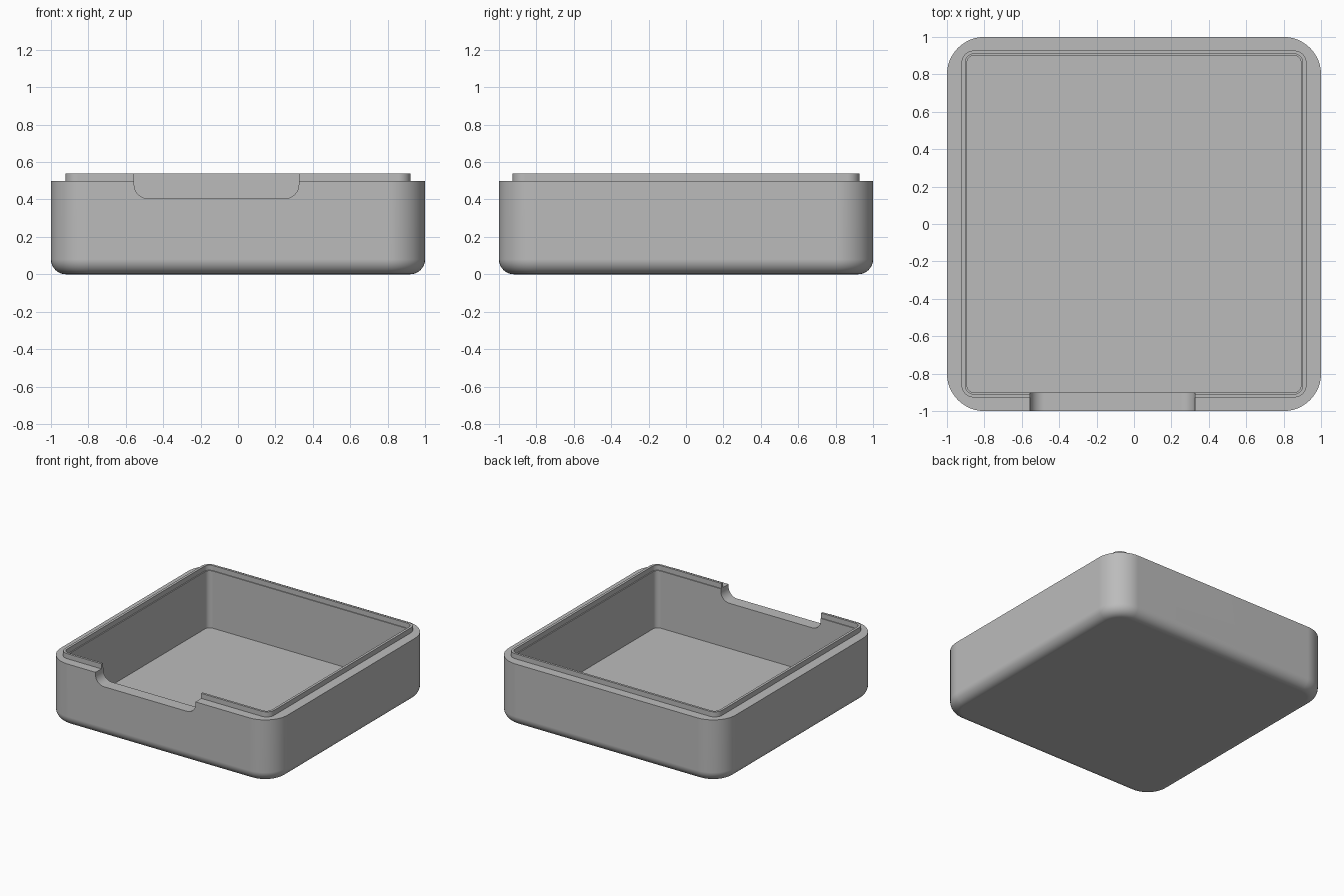
import bpy, bmesh, math
from mathutils import Vector, Matrix

cube = bpy.data.objects.get("Cube")
if cube:
    bpy.data.objects.remove(cube, do_unlink=True)

SEG = 12

grey = bpy.data.materials.new("mid_grey")
grey.use_nodes = True
colour = (0.5, 0.5, 0.5, 1)
grey.diffuse_color = colour
grey.node_tree.nodes["Principled BSDF"].inputs["Base Color"].default_value = colour


def rounded_rect(hx, hy, r):
    """Outline of a rounded rectangle, counter-clockwise."""
    pts = []
    for q, (sx, sy) in enumerate([(1, 1), (-1, 1), (-1, -1), (1, -1)]):
        for i in range(SEG + 1):
            a = (q + i / SEG) * math.pi / 2
            pts.append((sx * (hx - r) + r * math.cos(a), sy * (hy - r) + r * math.sin(a)))
    return pts


def make_object(name, bm):
    bmesh.ops.recalc_face_normals(bm, faces=bm.faces)
    mesh = bpy.data.meshes.new(name)
    bm.to_mesh(mesh)
    bm.free()
    mesh.materials.append(grey)
    obj = bpy.data.objects.new(name, mesh)
    bpy.context.collection.objects.link(obj)
    return obj


def loft(name, sections):
    """Closed solid through rounded rectangles (half x, half y, radius, z)."""
    bm = bmesh.new()
    rings = [[bm.verts.new((x, y, z)) for x, y in rounded_rect(hx, hy, r)]
             for hx, hy, r, z in sections]
    n = len(rings[0])
    for a, b in zip(rings, rings[1:]):
        for i in range(n):
            j = (i + 1) % n
            bm.faces.new((a[i], a[j], b[j], b[i]))
    bm.faces.new(rings[0][::-1])
    bm.faces.new(rings[-1])
    return make_object(name, bm)


# Tray: filleted bottom, outer wall, rim, raised lip, inner ledge, cavity floor
FILLET = 0.08
sections = []
for i in range(9):
    t = i / 8 * math.pi / 2
    inset = FILLET * (1 - math.sin(t))
    sections.append((1 - inset, 1 - inset, 0.2 - inset, FILLET * (1 - math.cos(t))))
sections += [
    (1, 1, 0.2, 0.5),
    (0.922, 0.927, 0.065, 0.5),
    (0.922, 0.927, 0.065, 0.54),
    (0.902, 0.909, 0.045, 0.54),
    (0.902, 0.909, 0.045, 0.5),
    (0.893, 0.902, 0.04, 0.5),
    (0.893, 0.902, 0.04, 0.045),
]
tray = loft("tray", sections)

# Notch cutter: rounded slot through the front wall, open at the top
notch = loft("notch_cutter", [(0.44, 0.2, 0.075, -0.2), (0.44, 0.2, 0.075, 0.2)])
notch.data.transform(Matrix.Translation((-0.115, -1, 0.605)) @ Matrix.Rotation(math.pi / 2, 4, 'X'))

# Cord hole cutter: diagonal cylinder across the back corner, ending in the back wall
axis = Vector((-1, 1, 0)).normalized()
start, end = Vector((1.2, 0.46, 0)), Vector((0.635, 1.025, 0))
bm = bmesh.new()
bmesh.ops.create_cone(bm, cap_ends=True, segments=48, radius1=0.065, radius2=0.065,
                      depth=(end - start).length)
place = axis.to_track_quat('Z', 'Y').to_matrix().to_4x4()
bm.transform(Matrix.Translation((start + end) / 2 + Vector((0, 0, 0.16))) @ place)
cord_hole = make_object("cord_hole_cutter", bm)

# Cut the openings
bpy.ops.object.select_all(action='DESELECT')
bpy.context.view_layer.objects.active = tray
tray.select_set(True)
for cutter in (notch, cord_hole):
    cutter.hide_render = True
    mod = tray.modifiers.new(cutter.name, 'BOOLEAN')
    mod.operation = 'DIFFERENCE'
    mod.solver = 'EXACT'
    mod.object = cutter
    bpy.ops.object.modifier_apply(modifier=mod.name)
    bpy.data.objects.remove(cutter, do_unlink=True)

# Smooth rounded surfaces, crisp edges
bpy.ops.object.shade_smooth_by_angle(angle=math.radians(30))
weighted = tray.modifiers.new("weighted_normals", 'WEIGHTED_NORMAL')
weighted.keep_sharp = True
